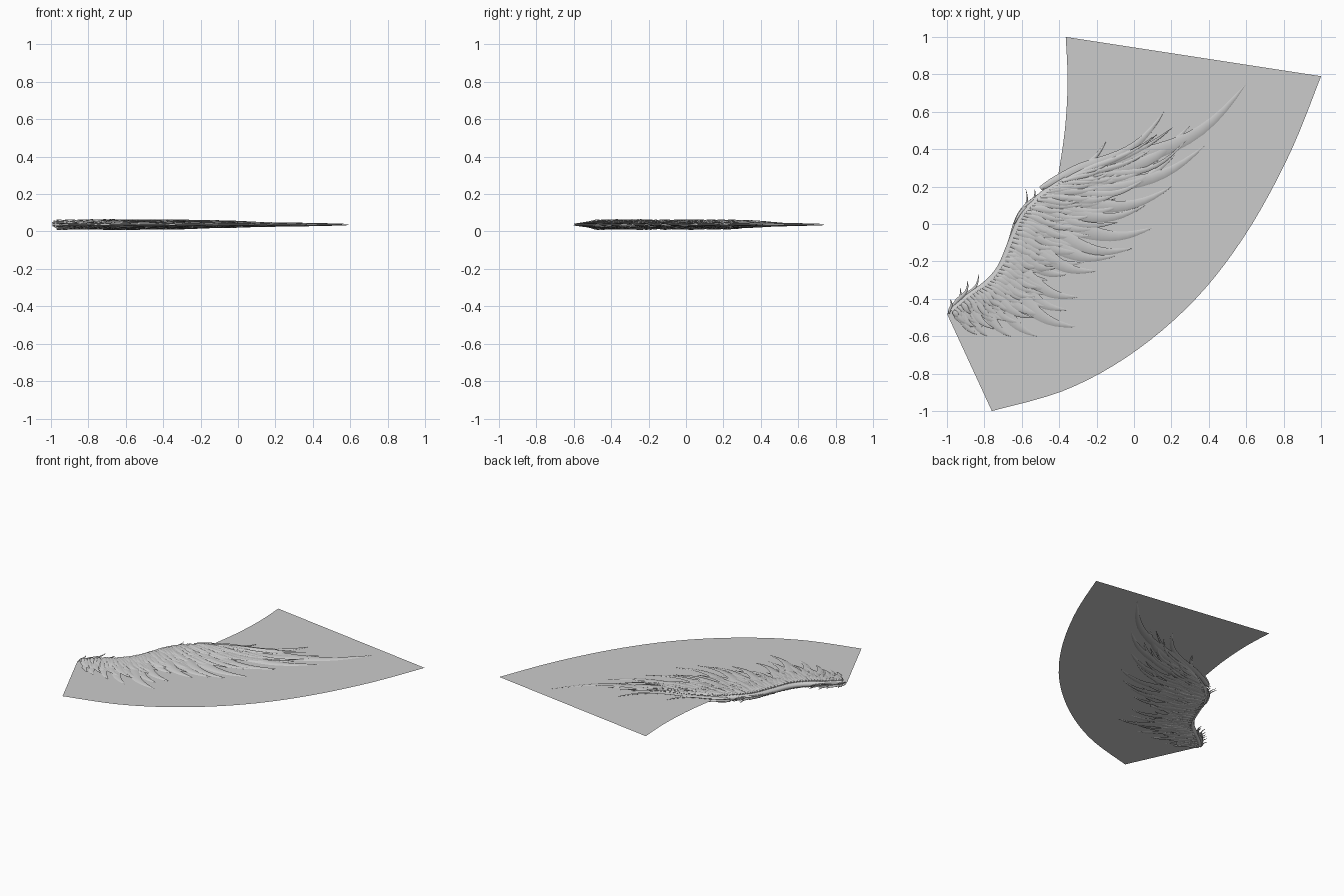
import bpy, bmesh, math, random
from mathutils import Vector

random.seed(4)
if "Cube" in bpy.data.objects:
    bpy.data.objects.remove(bpy.data.objects["Cube"], do_unlink=True)

MID = 0.037


def material(name, value):
    m = bpy.data.materials.new(name)
    m.use_nodes = True
    m.diffuse_color = (value, value, value, 1)
    m.node_tree.nodes["Principled BSDF"].inputs["Base Color"].default_value = m.diffuse_color
    return m


GREY = material("plain grey", 0.6)


def finish(name, bm, smooth=True):
    me = bpy.data.meshes.new(name)
    bm.to_mesh(me)
    bm.free()
    me.materials.append(GREY)
    ob = bpy.data.objects.new(name, me)
    bpy.context.collection.objects.link(ob)
    if smooth:
        bpy.ops.object.select_all(action='DESELECT')
        ob.select_set(True)
        bpy.context.view_layer.objects.active = ob
        bpy.ops.object.shade_smooth_by_angle(angle=math.radians(50))
    return ob


def along(points, t):
    """Point at fraction t of a polyline, by smooth interpolation."""
    f = min(max(t, 0), 1) * (len(points) - 1)
    i = min(int(f), len(points) - 2)
    p = [Vector(points[min(max(j, 0), len(points) - 1)]) for j in range(i - 1, i + 3)]
    u = f - i
    return 0.5 * (2 * p[1] + (p[2] - p[0]) * u + (2 * p[0] - 5 * p[1] + 4 * p[2] - p[3]) * u * u
                  + (3 * p[1] - p[0] - 3 * p[2] + p[3]) * u ** 3)


def feather(bm, root, tip, width, side, level, bend=0.06, thick=0.005, lift=0.0, roll=0.12):
    """Curved blade with a lens section, a pointed curling tip and a raised edge."""
    root, tip = Vector(root), Vector(tip)
    axis = tip - root
    normal = Vector((-axis.y, axis.x))
    steps, ring, rings = 14, 8, []

    def centre(t):
        return root + axis * t + normal * bend * (-math.sin(math.pi * t) + 0.35 * math.sin(2 * math.pi * t))

    for k in range(steps + 1):
        t = k / steps
        c = centre(t)
        d = (centre(t + 0.01) - centre(t - 0.01)).normalized()
        n = Vector((-d.y, d.x))
        w = 0.5 * width * (min(1, 0.35 + 2.2 * t) * (1 - t) ** 0.75 + 0.012)
        h = thick * ((1 - t) ** 0.6 + 0.08)
        z = MID + side * (level * (1 - t ** 3 * 0.6) + lift * t)
        loop = []
        for j in range(ring):
            a = 2 * math.pi * j / ring
            p = c + n * w * math.cos(a)
            loop.append(bm.verts.new((p.x, p.y, z + h * math.sin(a) + side * roll * w * math.cos(a))))
        rings.append(loop)
    for a, b in zip(rings, rings[1:]):
        for j in range(ring):
            bm.faces.new((a[j], b[j], b[(j + 1) % ring], a[(j + 1) % ring]))
    bm.faces.new(rings[0])
    bm.faces.new(rings[-1][::-1])


def both_sides(name, build):
    for side, label in ((1, "upper"), (-1, "lower")):
        bm = bmesh.new()
        build(bm, side)
        bmesh.ops.recalc_face_normals(bm, faces=bm.faces)
        finish(label + "_" + name, bm)


# Flat membrane behind the feathers
lead = [(-1, -.48), (-.92, -.39), (-.82, -.33), (-.74, -.25), (-.68, -.11), (-.64, .02),
        (-.59, .1), (-.5, .17), (-.41, .23)]
inner = [(-.41, .23), (-.37, .5), (-.355, .76), (-.365, 1)]
outer = [(1, .79), (.83, .37), (.6, -.05), (.33, -.4), (0, -.685), (-.36, -.885), (-.76, -1)]
outline = [along(curve, k / 32) for curve in (lead, inner, outer) for k in range(33)]
bm = bmesh.new()
verts = [bm.verts.new((p.x, p.y, MID)) for p in outline]
bmesh.ops.remove_doubles(bm, verts=verts, dist=0.0005)
face = bm.faces.new([v for v in verts if v.is_valid])
if face.normal.z < 0 or face.calc_area() and sum(
        a.x * b.y - b.x * a.y for a, b in zip(outline, outline[1:] + outline[:1])) < 0:
    face.normal_flip()
bmesh.ops.triangulate(bm, faces=bm.faces)
finish("membrane", bm, False)

# Long flight feathers: root, tip, width
flight = [
    ((-.42, .2), (.6, .75), .13), ((-.48, .2), (.16, .6), .09), ((-.5, .19), (-.15, .44), .06),
    ((-.45, .18), (.3, .53), .12), ((-.48, .16), (.38, .42), .12), ((-.48, .12), (.22, .37), .1),
    ((-.5, .1), (.2, .2), .11), ((-.52, .07), (.06, .1), .1), ((-.52, .02), (.1, -.02), .12),
    ((-.54, -.02), (-.01, -.13), .11), ((-.57, -.06), (-.1, -.17), .11),
    ((-.6, -.1), (-.2, -.25), .11), ((-.63, -.16), (-.36, -.27), .1),
    ((-.68, -.22), (-.3, -.39), .11), ((-.7, -.26), (-.36, -.46), .11),
    ((-.74, -.29), (-.31, -.55), .12), ((-.78, -.33), (-.52, -.6), .11),
    ((-.84, -.36), (-.66, -.6), .1), ((-.9, -.4), (-.78, -.6), .09), ((-.95, -.44), (-.84, -.59), .07)]


def build_flight(bm, side):
    for i, (root, tip, width) in enumerate(flight):
        feather(bm, root, tip, width, side, 0.006 + 0.003 * (i % 2), 0.08, 0.007)


both_sides("flight_feathers", build_flight)

# Rows of coverts: reach toward the flight tips, count, width, height
rows = [("long_coverts", .0, .74, 34, .075, .012), ("middle_coverts", .0, .52, 40, .06, .017),
        ("short_coverts", -.02, .34, 46, .05, .021)]
tips = [f[1] for f in flight if f[1] not in ((.16, .6), (-.15, .44), (.3, .53))][::-1]
bone = [(-.97, -.47), (-.88, -.39), (-.79, -.33), (-.71, -.24), (-.65, -.1), (-.6, .02),
        (-.54, .1), (-.45, .18), (-.36, .24)]
for name, start, reach, count, width, level in rows:
    def build_row(bm, side):
        for i in range(count):
            t = (i + 0.5) / count
            base = along(bone, t)
            end = base + (along(tips, t) - base) * reach * random.uniform(.82, 1.1)
            size = width * (0.55 + 0.6 * math.sin(math.pi * min(1, .12 + t * .8)))
            feather(bm, base + (end - base) * start, end, size, side,
                    level + random.uniform(-.002, .002), random.uniform(.03, .1), .005,
                    random.uniform(0, .004), random.uniform(.05, .2))
    both_sides(name, build_row)


# Small scale feathers running along the leading edge
def build_edge(bm, side):
    for i in range(44):
        t = i / 43
        base = along(bone, t)
        heading = along(bone, min(1, t + .05)) - along(bone, max(0, t - .05))
        heading.normalize()
        across = Vector((heading.y, -heading.x))
        end = base + heading * random.uniform(.08, .12) + across * random.uniform(.0, .06)
        feather(bm, base + across * .012, end, .04, side, .014, .05, .006, .004)


both_sides("leading_edge_feathers", build_edge)

# Loose wisps at the shoulder, wrist and outer edge
wisps = [((-.99, -.48), (-.985, -.4), .02), ((-.97, -.44), (-.89, -.3), .03),
         ((-.95, -.42), (-.83, -.27), .03), ((-.9, -.39), (-.78, -.29), .03),
         ((-.98, -.46), (-.93, -.34), .025), ((-.64, .0), (-.58, .19), .02),
         ((-.62, .04), (-.53, .19), .025), ((-.6, .08), (-.47, .23), .03),
         ((-.45, .19), (-.19, .34), .05), ((-.4, .22), (-.16, .37), .03)]


def build_wisps(bm, side):
    for i, (root, tip, width) in enumerate(wisps):
        feather(bm, root, tip, width, side, .006, .12, .005, .018 if i < 2 and side > 0 else .004)


both_sides("wisps", build_wisps)

# Thin bone core under the feathers
bm = bmesh.new()
loops = []
for k in range(33):
    p = along(bone, k / 32)
    d = (along(bone, min(1, k / 32 + .01)) - along(bone, max(0, k / 32 - .01))).normalized()
    loops.append([bm.verts.new((p.x + d.y * .025 * math.cos(a), p.y - d.x * .025 * math.cos(a),
                                MID + .02 * math.sin(a)))
                  for a in (2 * math.pi * j / 12 for j in range(12))])
for a, b in zip(loops, loops[1:]):
    for j in range(12):
        bm.faces.new((a[j], b[j], b[(j + 1) % 12], a[(j + 1) % 12]))
bm.faces.new(loops[0])
bm.faces.new(loops[-1])
bmesh.ops.recalc_face_normals(bm, faces=bm.faces)
finish("wing_bone", bm)
